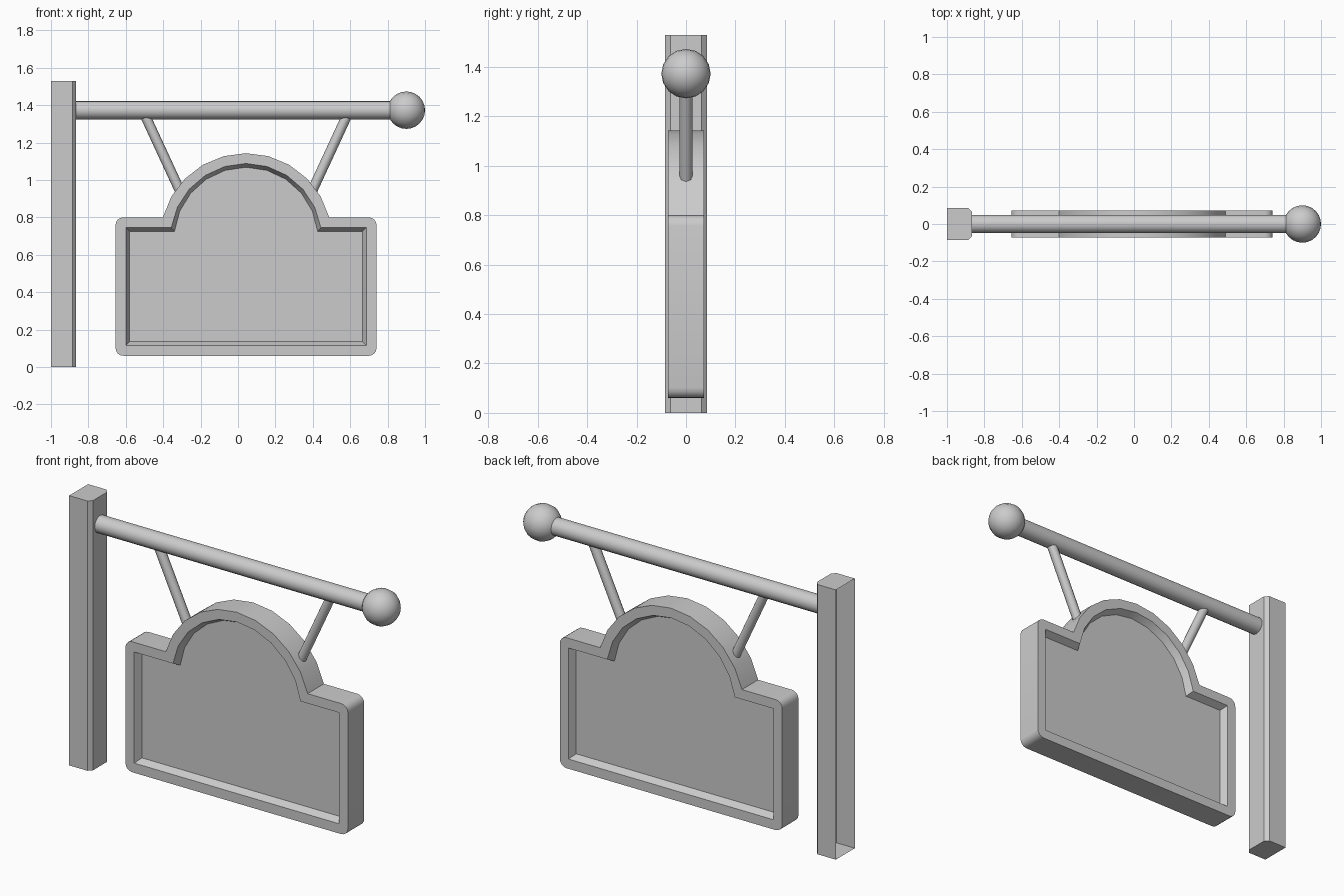
import bpy, bmesh, math
from mathutils import Vector

cube = bpy.data.objects.get("Cube")
if cube:
    bpy.data.objects.remove(cube, do_unlink=True)

GREY = (0.6, 0.6, 0.6, 1)
grey = bpy.data.materials.new("plain grey")
grey.use_nodes = True
grey.diffuse_color = GREY
grey.node_tree.nodes["Principled BSDF"].inputs["Base Color"].default_value = GREY


def finish(name, bm, angle=30):
    mesh = bpy.data.meshes.new(name)
    bm.to_mesh(mesh)
    bm.free()
    obj = bpy.data.objects.new(name, mesh)
    bpy.context.collection.objects.link(obj)
    mesh.materials.append(grey)
    bpy.ops.object.select_all(action='DESELECT')
    obj.select_set(True)
    bpy.context.view_layer.objects.active = obj
    bpy.ops.object.shade_smooth_by_angle(angle=math.radians(angle))
    return obj


def rod(name, start, end, radius, sides):
    start, end = Vector(start), Vector(end)
    axis = end - start
    bm = bmesh.new()
    bmesh.ops.create_cone(bm, cap_ends=True, segments=sides, radius1=radius,
                          radius2=radius, depth=axis.length)
    bm.transform(axis.to_track_quat('Z', 'Y').to_matrix().to_4x4())
    bmesh.ops.translate(bm, verts=bm.verts, vec=(start + end) / 2)
    return finish(name, bm, 50)


# Post: chamfered on the beam side, open on the wall side
bm = bmesh.new()
profile = [(-1, -0.085), (-0.885, -0.085), (-0.865, -0.063),
           (-0.865, 0.063), (-0.885, 0.085), (-1, 0.085)]
base = bm.faces.new([bm.verts.new((x, y, 0)) for x, y in profile])
result = bmesh.ops.extrude_face_region(bm, geom=[base], use_keep_orig=True)
top = [v for v in result["geom"] if isinstance(v, bmesh.types.BMVert)]
bmesh.ops.translate(bm, verts=top, vec=(0, 0, 1.53))
bmesh.ops.recalc_face_normals(bm, faces=bm.faces)
wall = [f for f in bm.faces if all(v.co.x < -0.99 for v in f.verts)]
bmesh.ops.delete(bm, geom=wall, context='FACES')
finish("post", bm)

# Beam and ball finial
BEAM_Z = 1.373
rod("beam", (-0.867, 0, BEAM_Z), (0.85, 0, BEAM_Z), 0.049, 16)
bm = bmesh.new()
bmesh.ops.create_uvsphere(bm, u_segments=16, v_segments=12, radius=0.1)
bm.transform(Vector((1, 0, 0)).to_track_quat('Z', 'Y').to_matrix().to_4x4())
bmesh.ops.translate(bm, verts=bm.verts, vec=(0.9, 0, BEAM_Z))
finish("ball_finial", bm, 60)

# Sloping hangers on both sides of the board's centre line
MID = 0.043
for side, label in ((-1, "right"), (1, "left")):
    rod(label + "_hanger", (MID + side * 0.54, 0, 1.345),
        (MID + side * 0.355, 0, 0.945), 0.027, 8)


# Sign board: arched outline, raised rim and a sloped recess on each side
def outline(inset):
    half, bottom, shoulder = 0.698 - inset, 0.06 + inset, 0.8 - inset
    centre, radius, steps = 0.683, 0.46 - inset, 10
    first = math.asin((shoulder - centre) / radius)
    points = [(-half, shoulder), (-half, bottom), (half, bottom), (half, shoulder)]
    for i in range(steps + 1):
        a = first + (math.pi - 2 * first) * i / steps
        points.append((radius * math.cos(a), centre + radius * math.sin(a)))
    return points


bm = bmesh.new()
DEPTH, FLOOR = 0.073, 0.033
loops = []
for inset, y in ((0.075, -FLOOR), (0.055, -DEPTH), (0, -DEPTH),
                 (0, DEPTH), (0.055, DEPTH), (0.075, FLOOR)):
    loops.append([bm.verts.new((MID + x, y, z)) for x, z in outline(inset)])
for a, b in zip(loops, loops[1:]):
    for i in range(len(a)):
        j = (i + 1) % len(a)
        bm.faces.new((a[i], a[j], b[j], b[i]))
bm.faces.new(loops[0])
bm.faces.new(loops[-1])
corners = [bm.edges.get((loops[2][i], loops[3][i])) for i in range(4)]
bmesh.ops.bevel(bm, geom=corners, offset=0.042, segments=4, profile=0.5,
                affect='EDGES')
bmesh.ops.recalc_face_normals(bm, faces=bm.faces)
finish("sign_board", bm)
